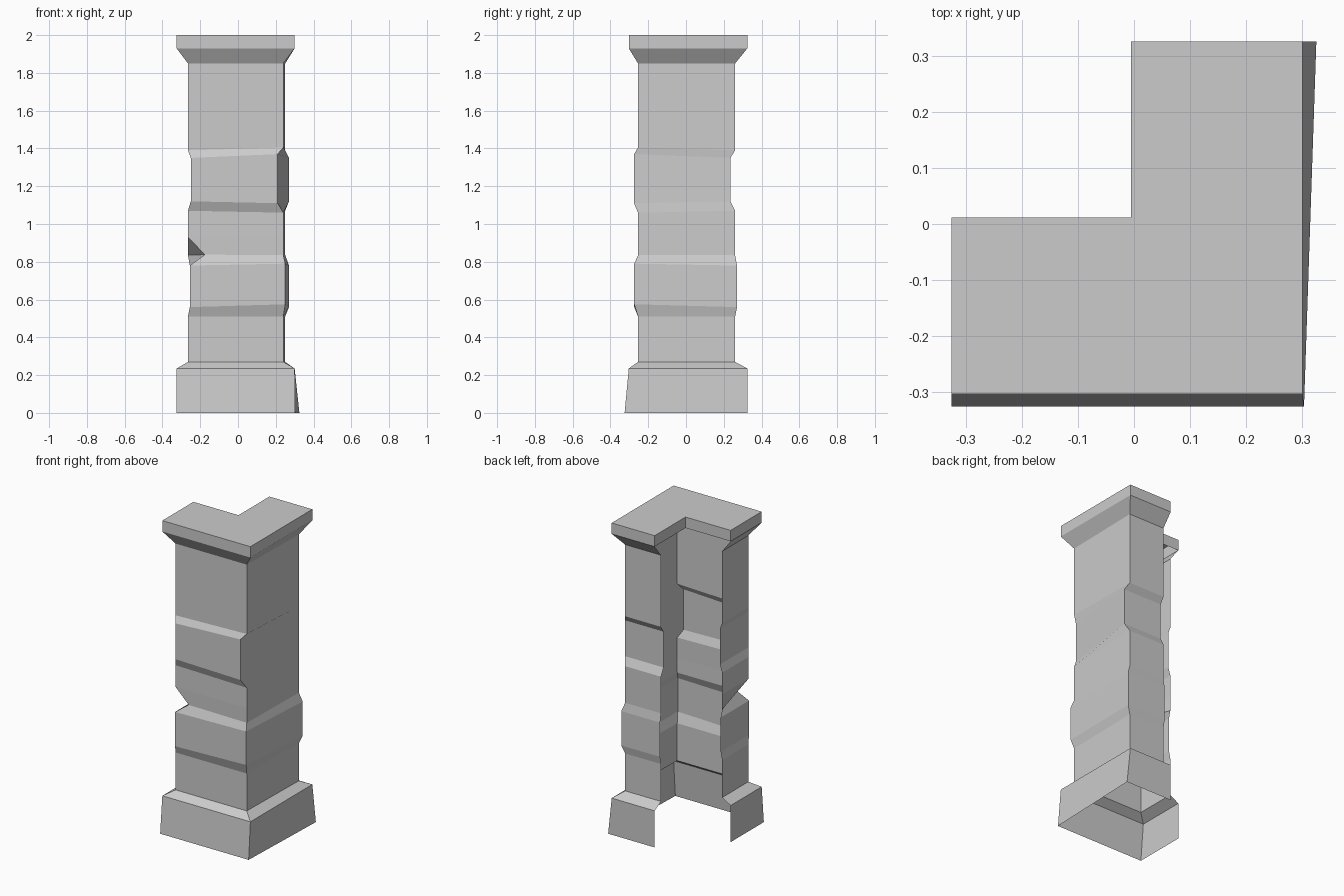
import bpy
import bmesh

# Remove the default object
default_cube = bpy.data.objects.get("Cube")
if default_cube:
    bpy.data.objects.remove(default_cube, do_unlink=True)

# Single stone colour
stone = bpy.data.materials.new("pale_grey_stone")
stone.use_nodes = True
stone_colour = (0.6, 0.6, 0.6, 1)
stone.diffuse_color = stone_colour
stone.node_tree.nodes["Principled BSDF"].inputs["Base Color"].default_value = stone_colour

# Inner corner of the L-shaped plan
INNER_X, INNER_Y = -0.005, 0.012


def ring(z, left, front, right, back, lean=0.0, tilt=0.0):
    """Open outline around the outer sides of the L, counter-clockwise."""
    return [
        (left, INNER_Y, z),
        (left, front, z),
        (right - lean, front, z + tilt),
        (right, back, z),
        (INNER_X, back, z),
    ]


def shaft_ring(z, tilt=0.0):
    return ring(z, left=-0.265, front=-0.254, right=0.25, back=0.26, lean=0.01, tilt=tilt)


def rim_ring(z):
    return ring(z, left=-0.325, front=-0.303, right=0.3, back=0.325)


def loft(bm, rings, closed=False):
    """Join successive outlines with quads and return the vertex rows."""
    rows = [[bm.verts.new(point) for point in outline] for outline in rings]
    for low, high in zip(rows, rows[1:]):
        count = len(low)
        for i in range(count if closed else count - 1):
            j = (i + 1) % count
            bm.faces.new((low[i], low[j], high[j], high[i]))
    return rows


def finish(name, bm):
    mesh = bpy.data.meshes.new(name)
    bm.to_mesh(mesh)
    bm.free()
    mesh.materials.append(stone)
    part = bpy.data.objects.new(name, mesh)
    bpy.context.collection.objects.link(part)
    return part


# Plinth: flared skirt with a sloping ledge, open towards the inner corner
bm = bmesh.new()
foot = ring(0, left=-0.325, front=-0.325, right=0.325, back=0.325, lean=0.022)
loft(bm, [foot, rim_ring(0.235), shaft_ring(0.27)])
finish("plinth", bm)

# Shaft: thin outer walls with two shifted stone courses
chipped = shaft_ring(0.835)
chipped[1] = (-0.175, -0.25, 0.838)  # chip knocked out of the front corner
lower_course = dict(left=-0.255, front=-0.274, right=0.27, back=0.27, lean=0.02)
upper_course = dict(left=-0.25, front=-0.275, right=0.27, back=0.235, lean=0.06)
bm = bmesh.new()
loft(bm, [
    shaft_ring(0.27),
    shaft_ring(0.51),
    ring(0.56, tilt=0.015, **lower_course),
    ring(0.78, tilt=0.01, **lower_course),
    chipped,
    shaft_ring(0.93),
    shaft_ring(1.07, tilt=-0.01),
    ring(1.12, tilt=-0.01, **upper_course),
    ring(1.35, tilt=0.02, **upper_course),
    shaft_ring(1.39, tilt=0.015),
    shaft_ring(1.85),
])
finish("shaft", bm)

# Cap: sloping underside, then a closed L-shaped slab
bm = bmesh.new()
loft(bm, [shaft_ring(1.85), rim_ring(1.93)])
slab = [rim_ring(z) + [(INNER_X, INNER_Y, z)] for z in (1.93, 2)]
rows = loft(bm, slab, closed=True)
bm.faces.new(rows[-1])
bmesh.ops.remove_doubles(bm, verts=bm.verts, dist=0.0001)
finish("cap", bm)
